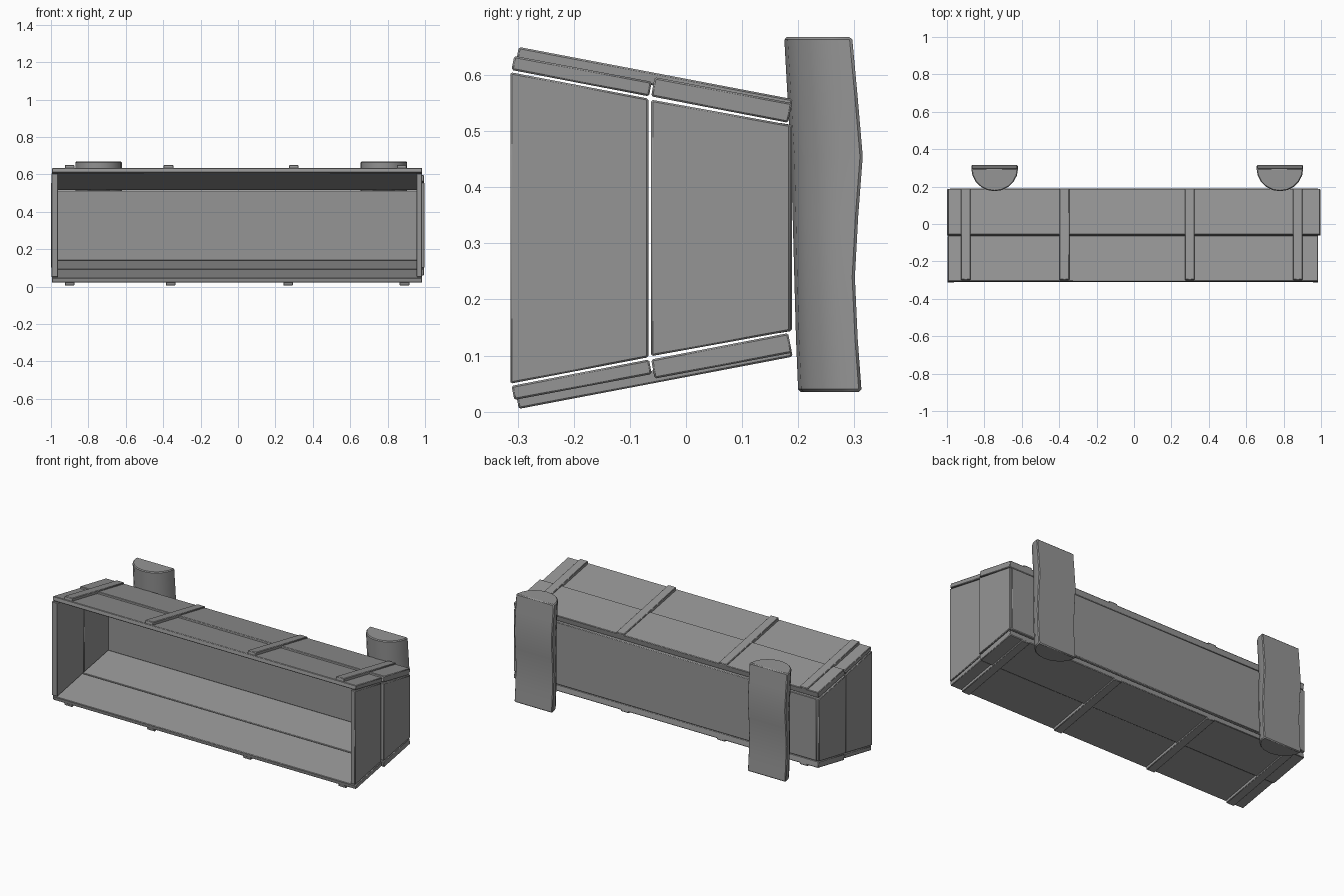
import bpy, bmesh, math

cube = bpy.data.objects.get("Cube")
if cube:
    bpy.data.objects.remove(cube, do_unlink=True)

grey = bpy.data.materials.new("weathered grey wood")
grey.use_nodes = True
colour = (0.3, 0.3, 0.3, 1)
grey.diffuse_color = colour
grey.node_tree.nodes["Principled BSDF"].inputs["Base Color"].default_value = colour

MID = 0.3275  # height of the trough's plane of symmetry


def loft(name, rings, bevel=0.004):
    """Skin matching rings of points, cap both ends and ease the edges."""
    bm = bmesh.new()
    loops = [[bm.verts.new(p) for p in ring] for ring in rings]
    n = len(loops[0])
    for a, b in zip(loops, loops[1:]):
        for i in range(n):
            j = (i + 1) % n
            bm.faces.new((a[i], a[j], b[j], b[i]))
    bm.faces.new(loops[0])
    bm.faces.new(loops[-1])
    bmesh.ops.recalc_face_normals(bm, faces=bm.faces)
    mesh = bpy.data.meshes.new(name)
    bm.to_mesh(mesh)
    bm.free()
    mesh.materials.append(grey)
    obj = bpy.data.objects.new(name, mesh)
    bpy.context.collection.objects.link(obj)
    mod = obj.modifiers.new("eased edges", "BEVEL")
    mod.width = bevel
    mod.segments = 1
    mod.limit_method = "ANGLE"
    mod.angle_limit = math.radians(40)
    bpy.ops.object.select_all(action="DESELECT")
    obj.select_set(True)
    bpy.context.view_layer.objects.active = obj
    bpy.ops.object.shade_smooth_by_angle(angle=math.radians(35))
    return obj


def board(name, profile, x0, x1, flip=False):
    """Extrude a side profile (y, z) along x, optionally mirrored in height."""
    pts = [(y, 2 * MID - z if flip else z) for y, z in profile]
    return loft(name, [[(x, y, z) for y, z in pts] for x in (x0, x1)], 0.003)


# Sloping roof and floor boards with their cross battens
front_plank = [(-0.311, 0.609), (-0.066, 0.562), (-0.061, 0.588), (-0.306, 0.634)]
rear_plank = [(-0.062, 0.562), (0.182, 0.515), (0.189, 0.55), (-0.056, 0.596)]
batten = [(-0.302, 0.628), (0.186, 0.535), (0.190, 0.557), (-0.298, 0.650)]
for side, flip, spots in (("top", False, (-0.9, -0.372, 0.298, 0.875)),
                          ("bottom", True, (-0.9, -0.36, 0.268, 0.89))):
    board(side + "_front_plank", front_plank, -0.995, 0.985, flip)
    board(side + "_rear_plank", rear_plank, -0.995, 0.995, flip)
    for i, x in enumerate(spots):
        board(f"{side}_batten_{i + 1}", batten, x - 0.026, x + 0.026, flip)


# End panels, each of two tapering boards
def taper(y0, y1, top0, top1):
    return [(y0, 2 * MID - top0), (y1, 2 * MID - top1), (y1, top1), (y0, top0)]


front_end = taper(-0.313, -0.067, 0.605, 0.558)
rear_end = taper(-0.062, 0.186, 0.556, 0.511)
board("right_front_end", front_end, -0.998, -0.962)
board("right_rear_end", rear_end, -1.0, -0.962)
board("left_front_end", front_end, 0.955, 0.985)
board("left_rear_end", rear_end, 0.957, 0.997)

# Back panel
board("back_panel", taper(0.165, 0.189, 0.515, 0.511), -0.985, 0.985)

# Half-round posts: flat face behind, waved along their height
levels = [(0.035, 0.200, 0.313), (0.13, 0.196, 0.306), (0.24, 0.193, 0.301),
          (0.35, 0.190, 0.307), (0.455, 0.187, 0.315), (0.56, 0.181, 0.306),
          (0.668, 0.175, 0.296)]
for name, cx in (("right_post", -0.745), ("left_post", 0.78)):
    rings = []
    for z, front, back in levels:
        ring = []
        for k in range(11):
            a = math.pi * k / 10
            ring.append((cx + 0.125 * math.cos(a),
                         back - (back - front) * math.sin(a), z))
        rings.append(ring)
    loft(name, rings, 0.005)
